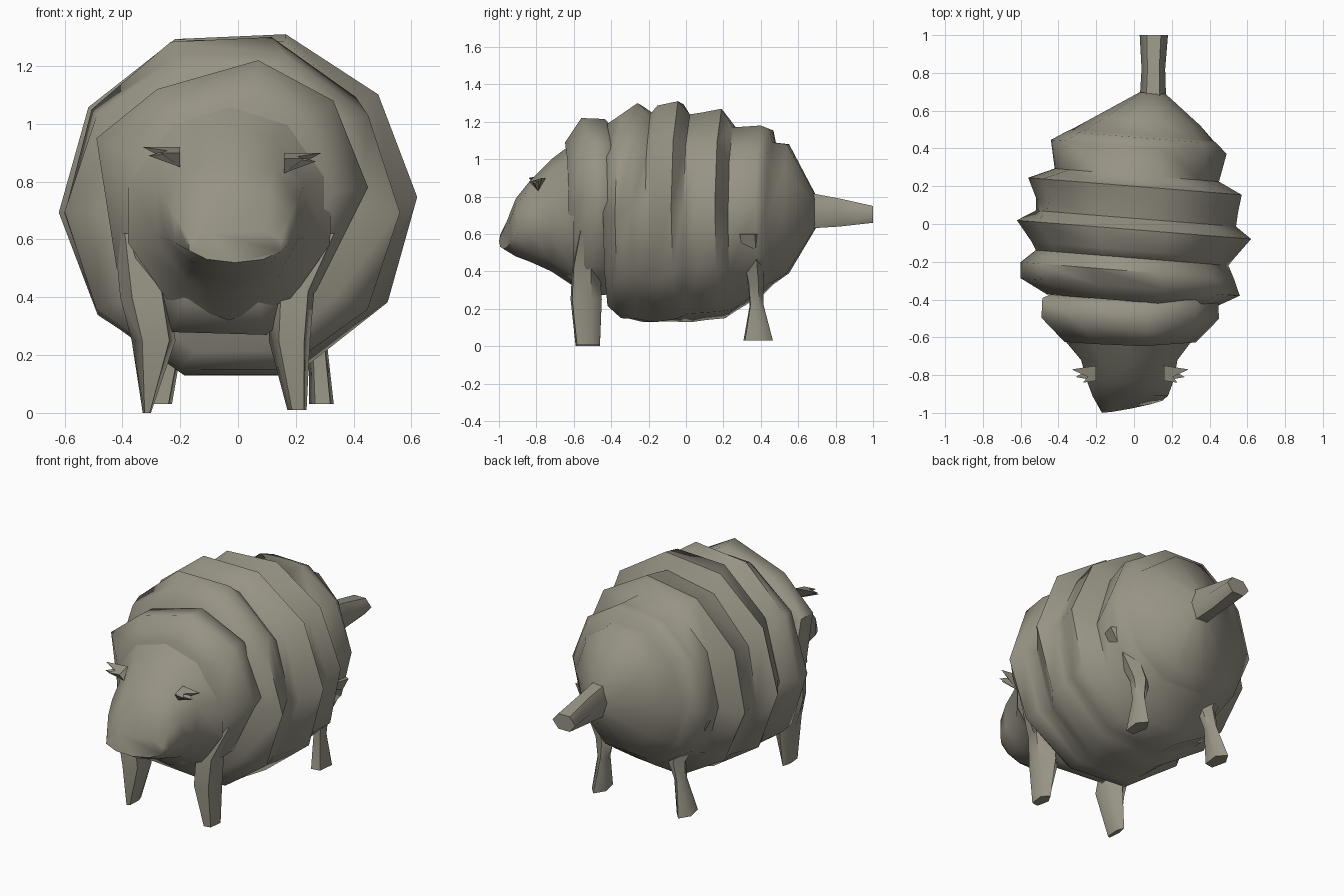
import bpy, bmesh, math, random
from mathutils import Vector

random.seed(4)
old = bpy.data.objects.get("Cube")
if old:
    bpy.data.objects.remove(old, do_unlink=True)

hide = bpy.data.materials.new("dusty taupe")
hide.use_nodes = True
TAUPE = (0.31, 0.295, 0.235, 1)
hide.diffuse_color = TAUPE
hide.node_tree.nodes["Principled BSDF"].inputs["Base Color"].default_value = TAUPE


def finish(name, bm, angle):
    bmesh.ops.recalc_face_normals(bm, faces=bm.faces)
    mesh = bpy.data.meshes.new(name)
    bm.to_mesh(mesh)
    bm.free()
    mesh.materials.append(hide)
    ob = bpy.data.objects.new(name, mesh)
    bpy.context.collection.objects.link(ob)
    bpy.ops.object.select_all(action="DESELECT")
    ob.select_set(True)
    bpy.context.view_layer.objects.active = ob
    bpy.ops.object.shade_smooth_by_angle(angle=math.radians(angle))


def skin(name, rings, angle=60):
    """Join rings of points into a closed skin."""
    bm = bmesh.new()
    loops = [[bm.verts.new(p) for p in ring] for ring in rings]
    n = len(loops[0])
    for a, b in zip(loops, loops[1:]):
        for i in range(n):
            j = (i + 1) % n
            bm.faces.new((a[i], a[j], b[j], b[i]))
    bm.faces.new(loops[0])
    bm.faces.new(loops[-1])
    finish(name, bm, angle)


def fit(values, low, high):
    a, b = min(values), max(values)
    return [low + (v - a) / (b - a) * (high - low) for v in values]


def hoop(y, left, right, low, high, n=10, phase=0.0, skew=0.0):
    """Upright ring at depth y whose corners touch the given extents."""
    turns = [phase + math.tau * i / n for i in range(n)]
    xs = fit([math.cos(t) for t in turns], left, right)
    zs = fit([math.sin(t) for t in turns], low, high)
    return [Vector((x, y - skew * x, z)) for x, z in zip(xs, zs)]


def slab(z, x, y, rx, ry, n=5):
    """Level ring for legs."""
    return [Vector((x + rx * math.cos(math.tau * i / n + 0.4),
                    y + ry * math.sin(math.tau * i / n + 0.4), z)) for i in range(n)]


# Body: swelling bands with a smooth belly, closing over the rump
rows = [(-0.41, -0.46, 0.42, 0.21, 1.19), (-0.335, -0.60, 0.56, 0.15, 1.24),
        (-0.25, -0.60, 0.53, 0.13, 1.30), (-0.18, -0.52, 0.50, 0.13, 1.24),
        (-0.14, -0.54, 0.53, 0.13, 1.29), (-0.03, -0.62, 0.62, 0.13, 1.31),
        (0.03, -0.52, 0.54, 0.13, 1.24), (0.10, -0.52, 0.55, 0.14, 1.25),
        (0.20, -0.56, 0.57, 0.15, 1.27), (0.26, -0.42, 0.45, 0.19, 1.17),
        (0.41, -0.44, 0.49, 0.28, 1.18), (0.46, -0.36, 0.44, 0.33, 1.16),
        (0.475, -0.33, 0.42, 0.34, 1.09), (0.55, -0.21, 0.35, 0.39, 1.08),
        (0.70, 0.03, 0.17, 0.63, 0.81)]
skin("banded_body", [hoop(*r, phase=random.uniform(-0.02, 0.14), skew=0.08) for r in rows])

# Shoulder shield: lopsided outline, its flanks swept back from the neck
outline = [(0.45, 0.78), (0.33, 1.08), (0.07, 1.22), (-0.28, 1.12), (-0.49, 0.95),
           (-0.42, 0.50), (-0.24, 0.28), (0.10, 0.27), (0.27, 0.42)]
middle = Vector((-0.02, 0.72))


def shield_ring(y, scale, sweep):
    pts = [middle + (Vector(p) - middle) * scale for p in outline]
    return [Vector((p.x, y + sweep * abs(p.x), p.y)) for p in pts]


skin("shoulder_shield", [shield_ring(-0.65, 0.74, 0.07), shield_ring(-0.57, 1.0, 0.15),
                         shield_ring(-0.44, 0.99, 0.10), shield_ring(-0.40, 0.90, 0.06)])

# Tail: a blunt flaring stub
skin("tail", [hoop(y, l, r, lo, hi, n=6) for y, l, r, lo, hi in (
    (0.66, 0.03, 0.17, 0.63, 0.82), (0.82, 0.04, 0.165, 0.64, 0.79),
    (1.0, 0.03, 0.18, 0.66, 0.75))])

# Head: wide neck, flat sloping face, low chin turned slightly to one side
head = [hoop(y, l, r, lo, hi, phase=0.31) for y, l, r, lo, hi in (
    (-0.60, -0.38, 0.32, 0.32, 1.09), (-0.72, -0.28, 0.23, 0.40, 1.00),
    (-0.83, -0.25, 0.21, 0.45, 0.89), (-0.91, -0.22, 0.18, 0.48, 0.79),
    (-0.97, -0.17, 0.15, 0.52, 0.64))]
for p in head[-1]:
    p.y = max(p.y - 0.2 * (0.62 - p.z) + 0.2 * (p.x + 0.08), -1.0)
skin("head", head)

# Front legs: broad flaps narrowing to points below the shield
skin("right_front_leg", [slab(0.62, -0.35, -0.51, 0.08, 0.07), slab(0.40, -0.32, -0.54, 0.09, 0.08),
                         slab(0.25, -0.29, -0.54, 0.08, 0.09), slab(0.0, -0.315, -0.53, 0.015, 0.07)])
skin("left_front_leg", [slab(0.62, 0.28, -0.51, 0.08, 0.07), slab(0.42, 0.19, -0.54, 0.08, 0.08),
                        slab(0.25, 0.18, -0.54, 0.075, 0.09), slab(0.01, 0.205, -0.53, 0.035, 0.07)])

# Hind legs: thighs flaring into the flanks, pinched ankles, flared feet
for name, x, side, lean in (("right_hind_leg", -0.2, -1, -0.07), ("left_hind_leg", 0.27, 1, 0.02)):
    skin(name, [slab(0.60, x + side * 0.12, 0.34, 0.09, 0.07), slab(0.33, x, 0.37, 0.06, 0.045),
                slab(0.22, x + lean * 0.4, 0.375, 0.035, 0.04),
                slab(0.03, x + lean, 0.38, 0.045, 0.085)])

# Small crumpled ears: crossed pointed flaps
for name, x, z, s in (("right_ear", -0.25, 0.90, -1), ("left_ear", 0.21, 0.88, 1)):
    bm = bmesh.new()
    root = [bm.verts.new((x - s * 0.05, -0.79 + dy, z + dz))
            for dy, dz in ((-0.04, 0.0), (0.04, 0.02), (0.0, -0.05))]
    tips = [bm.verts.new((x + s * dx, -0.79 + dy, z + dz))
            for dx, dy, dz in ((0.08, 0.02, 0.02), (0.06, -0.02, -0.01), (0.02, -0.05, 0.0))]
    for t in tips:
        for i in range(3):
            bm.faces.new((root[i], root[(i + 1) % 3], t))
    finish(name, bm, 30)
